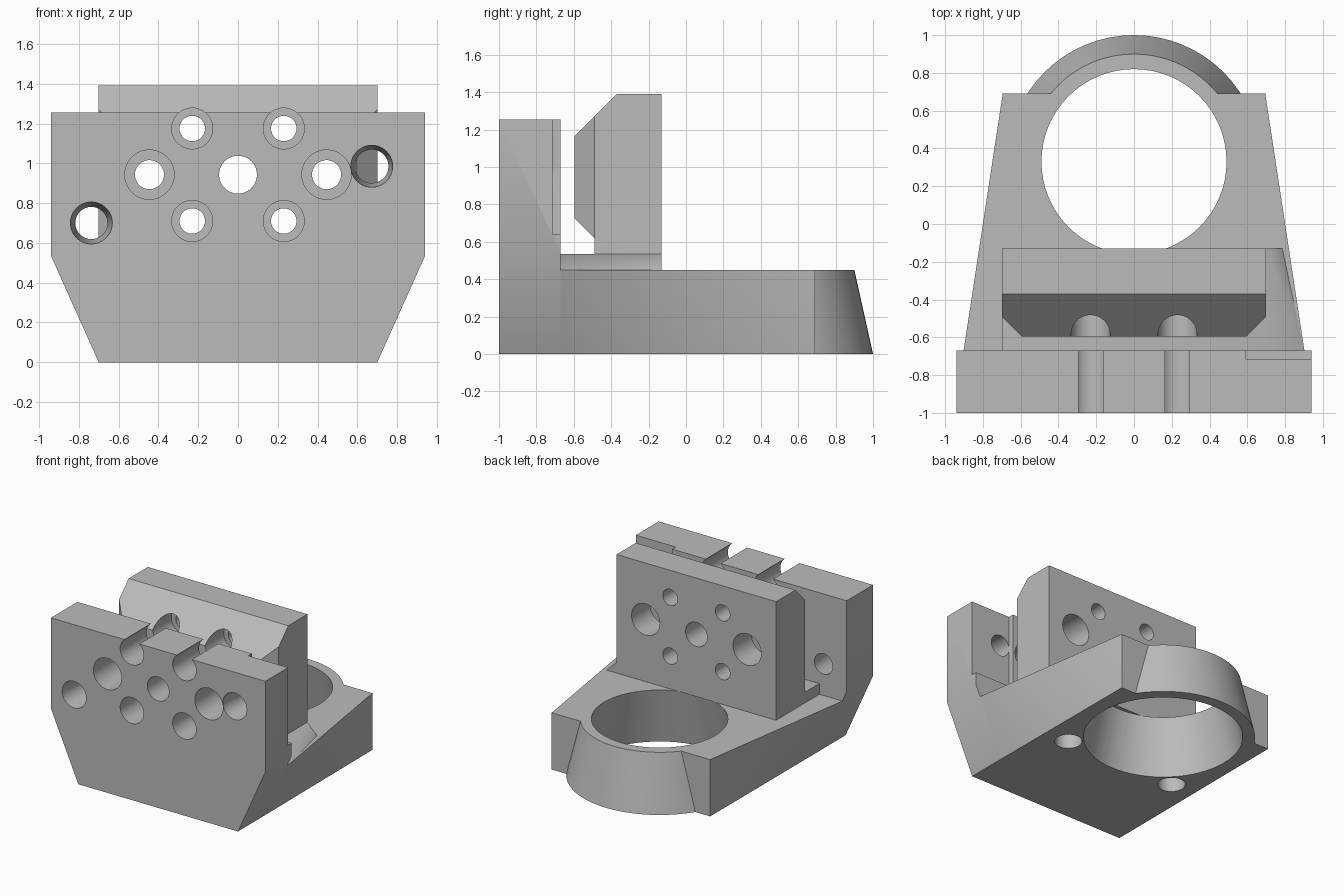
import bpy, bmesh, math
from mathutils import Matrix, Vector

if "Cube" in bpy.data.objects:
    bpy.data.objects.remove(bpy.data.objects["Cube"], do_unlink=True)

grey = bpy.data.materials.new("plain grey")
grey.use_nodes = True
colour = (0.5, 0.5, 0.5, 1)
grey.diffuse_color = colour
grey.node_tree.nodes["Principled BSDF"].inputs["Base Color"].default_value = colour


def add_object(name, bm):
    bmesh.ops.recalc_face_normals(bm, faces=bm.faces[:])
    mesh = bpy.data.meshes.new(name)
    bm.to_mesh(mesh)
    bm.free()
    mesh.materials.append(grey)
    obj = bpy.data.objects.new(name, mesh)
    bpy.context.collection.objects.link(obj)
    return obj


def hull(name, points):
    """Convex solid around the given corners."""
    bm = bmesh.new()
    for p in points:
        bm.verts.new(p)
    bmesh.ops.convex_hull(bm, input=bm.verts[:])
    bmesh.ops.dissolve_limit(bm, angle_limit=0.01, verts=bm.verts[:], edges=bm.edges[:])
    return add_object(name, bm)


def box(name, x0, x1, y0, y1, z0, z1):
    return hull(name, [(x, y, z) for x in (x0, x1) for y in (y0, y1) for z in (z0, z1)])


def round_bar(name, start, end, r1, r2=None):
    """Cylinder or cone running from start to end."""
    a, b = Vector(start), Vector(end)
    turn = (b - a).to_track_quat("Z", "Y").to_matrix().to_4x4()
    bm = bmesh.new()
    bmesh.ops.create_cone(bm, cap_ends=True, segments=64, radius1=r1,
                          radius2=r1 if r2 is None else r2, depth=(b - a).length,
                          matrix=Matrix.Translation((a + b) / 2) @ turn)
    return add_object(name, bm)


def combine(target, tool, operation="DIFFERENCE"):
    mod = target.modifiers.new("combine", "BOOLEAN")
    mod.operation, mod.object, mod.solver = operation, tool, "EXACT"
    bpy.context.view_layer.objects.active = target
    bpy.ops.object.modifier_apply(modifier=mod.name)
    bpy.data.objects.remove(tool, do_unlink=True)


def bore(target, x, z, y0, y1, r1, r2=None):
    combine(target, round_bar("bore", (x, y0, z), (x, y1, z), r1, r2))


FRONT, REAR = -1.0, -0.67        # front plate faces
BACK = -0.13                     # rear face of the block
TOP, STEP = 0.45, 0.535          # base top and platform top
MID = 0.943                      # height of the centre bore
SCREWS = [(x, z) for x in (-0.23, 0.23) for z in (0.71, 1.175)]

# Base: straight bottom, tapered top, with a conical collar at the back
base = hull("base", [(s * x, y, z) for s in (-1, 1) for x, y, z in
                     ((0.7, REAR, 0), (0.902, REAR, TOP), (0.695, 0.69, 0), (0.695, 0.69, TOP))])
combine(base, round_bar("collar", (0, 0.33, 0), (0, 0.33, TOP), 0.67, 0.57), "UNION")
slope = (0.58 - 0.49) / TOP
combine(base, round_bar("socket", (0, 0.33, -0.1), (0, 0.33, TOP + 0.1),
                        0.58 + 0.1 * slope, 0.49 - 0.1 * slope))
for s in (-1, 1):
    combine(base, round_bar("foot_hole", (s * 0.49, -0.16, -0.1), (s * 0.49, -0.16, 0.3), 0.1))

# Front plate with drilled holes and a shallow rebate at the rear left
plate = hull("front_plate", [(s * x, y, z) for s in (-1, 1) for y in (FRONT, REAR)
                             for x, z in ((0.7, 0), (0.94, STEP), (0.94, 1.255))])
combine(plate, box("rebate", 0.59, 1.1, -0.715, -0.5, 0.64, 1.5))
for x, z in SCREWS:
    bore(plate, x, z, -1.1, -0.6, 0.103)
for x, r in ((-0.445, 0.124), (0, 0.095), (0.445, 0.124)):
    bore(plate, x, MID, -1.1, -0.6, r)
for x, z in ((0.672, 0.985), (-0.737, 0.7)):
    bore(plate, x, z, FRONT - 0.01, REAR + 0.01, 0.106, 0.08)

# Platform with a sloping web on its left side
platform = hull("platform", [(x, y, z) for y, edge in ((REAR, 0.9), (BACK, 0.785))
                             for x, z in ((-0.7, TOP), (-0.7, STEP), (0.7, STEP), (edge, TOP))])

# Upright block with a chamfered pad on its front
block = hull("upright_block", [(x, y, z) for x in (-0.7, 0.7) for y, z in
                               ((BACK, STEP), (BACK, 1.39), (-0.37, 1.39),
                                (-0.49, 1.27), (-0.49, STEP))])
pad = hull("pad", [(s * x, y, z) for s in (-1, 1) for x, y, low, high in
                   ((0.65, -0.3, 0.7, 1.2), (0.7, -0.49, 0.62, 1.27), (0.595, -0.595, 0.725, 1.165))
                   for z in (low, high)])
combine(block, pad, "UNION")
for x, z in SCREWS:
    bore(block, x, z, -0.8, 0, 0.064)
    bore(block, x, z, -0.8, -0.36, 0.103)
bore(block, 0, MID, -0.8, 0, 0.095)
for x in (-0.445, 0.445):
    bore(block, x, MID, -0.8, 0, 0.073)
    bore(block, x, MID, -0.36, 0, 0.124)

# Smooth round walls, sharp corners
for part in (base, plate, platform, block):
    bpy.ops.object.select_all(action="DESELECT")
    part.select_set(True)
    bpy.context.view_layer.objects.active = part
    bpy.ops.object.shade_smooth_by_angle(angle=math.radians(30))
